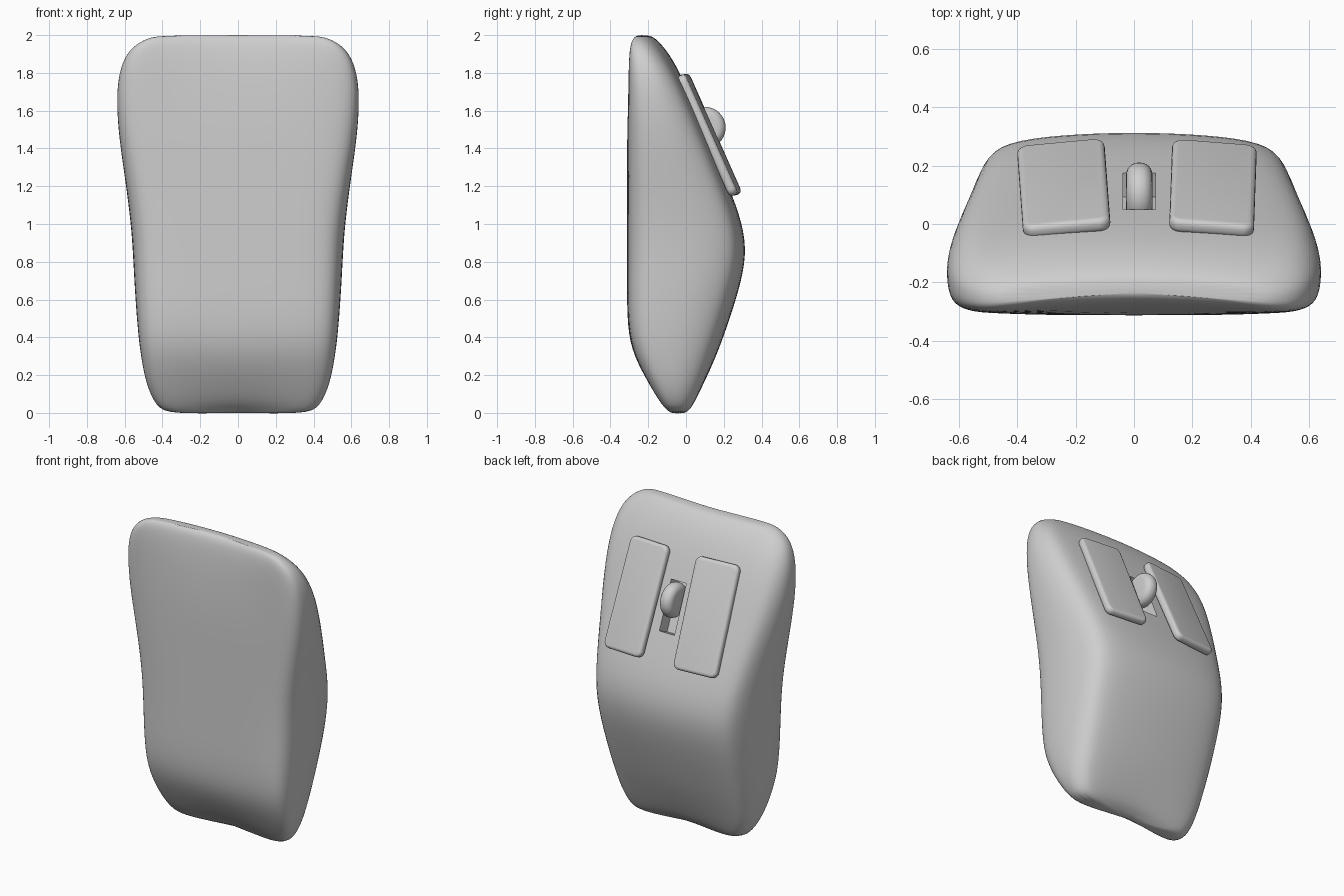
import bpy, bmesh, math
from mathutils import Matrix, Vector

default = bpy.data.objects.get("Cube")
if default:
    bpy.data.objects.remove(default, do_unlink=True)

grey = bpy.data.materials.new("plain_grey")
grey.use_nodes = True
colour = (0.62, 0.62, 0.62, 1)
grey.diffuse_color = colour
grey.node_tree.nodes["Principled BSDF"].inputs["Base Color"].default_value = colour

SLOPE = math.radians(24)  # lean of the upper back surface


def make_object(name, bm):
    """Turn a bmesh into a grey object and select it."""
    bmesh.ops.recalc_face_normals(bm, faces=bm.faces)
    mesh = bpy.data.meshes.new(name)
    bm.to_mesh(mesh)
    bm.free()
    mesh.materials.append(grey)
    obj = bpy.data.objects.new(name, mesh)
    bpy.context.collection.objects.link(obj)
    bpy.ops.object.select_all(action="DESELECT")
    obj.select_set(True)
    bpy.context.view_layer.objects.active = obj
    return obj


def add_bevel(obj, width, segments):
    """Round the sharp edges and shade smoothly."""
    mod = obj.modifiers.new("rounded_edges", "BEVEL")
    mod.width = width
    mod.segments = segments
    mod.limit_method = "ANGLE"
    bpy.ops.object.modifier_apply(modifier=mod.name)
    bpy.ops.object.shade_smooth_by_angle(angle=math.radians(35))


def make_plate(name, size, centre, turn=0, roll=0, corner=0):
    """Box lying on the sloping back: width, thickness, length."""
    bm = bmesh.new()
    bmesh.ops.create_cube(bm, size=1)
    bmesh.ops.scale(bm, vec=size, verts=bm.verts)
    if corner:
        across = [e for e in bm.edges
                  if abs(e.verts[0].co.y - e.verts[1].co.y) > size[1] / 2]
        bmesh.ops.bevel(bm, geom=across, offset=corner, segments=5,
                        profile=.5, affect="EDGES")
    place = (Matrix.Translation(centre)
             @ Matrix.Rotation(math.radians(turn), 4, "Z")
             @ Matrix.Rotation(SLOPE, 4, "X")
             @ Matrix.Rotation(math.radians(roll), 4, "Y"))
    bm.transform(place)
    return make_object(name, bm)


# Body: one cross-section (share of half width, share of depth), lofted upwards
half = [(0, 0), (.4, 0), (.75, .01), (.9, .05), (.98, .15), (1, .35),
        (1, .6), (.92, .85), (.79, .945), (.45, .985), (0, 1)]
section = half + [(-u, v) for u, v in half[-2:0:-1]]

# height, half width, front y, back y
rings = [(-.012, .365, -.08, .008), (.035, .435, -.13, .048),
         (.15, .487, -.2, .1), (.3, .515, -.277, .162),
         (.45, .533, -.312, .218), (.7, .55, -.312, .3),
         (.88, .558, -.312, .325), (1.05, .573, -.312, .288),
         (1.25, .6, -.312, .207), (1.5, .637, -.312, .098),
         (1.72, .645, -.312, -.003), (1.86, .615, -.312, -.085),
         (1.94, .56, -.307, -.15), (1.985, .48, -.297, -.2),
         (2, .4, -.278, -.235)]

bm = bmesh.new()
loops = []
for z, width, front, back in rings:
    loop = []
    for u, v in section:
        x = u * width
        # hollow in the lower end, and the upper end bowed backwards
        dent = .036 * max(0, 1 - (x / .3) ** 2) * max(0, 1 - z / .3)
        bow = .04 * max(0, 1 - (x / .5) ** 2) * max(0, (z - 1.6) / .4)
        loop.append(bm.verts.new((x, front + v * (back - front) + bow, z + dent)))
    loops.append(loop)
for low, high in zip(loops, loops[1:]):
    for i in range(len(section)):
        j = (i + 1) % len(section)
        bm.faces.new((low[i], low[j], high[j], high[i]))
bm.faces.new(loops[0])
bm.faces.new(loops[-1])
body = make_object("body", bm)
smooth = body.modifiers.new("smooth_shell", "SUBSURF")
smooth.levels = 2
bpy.ops.object.modifier_apply(modifier=smooth.name)

# Slot for the wheel, cut into the body
cutter = make_plate("slot_cutter", (.11, .18, .32), (.018, .11, 1.465))
cutter.hide_render = True
bpy.ops.object.select_all(action="DESELECT")
body.select_set(True)
bpy.context.view_layer.objects.active = body
cut = body.modifiers.new("wheel_slot", "BOOLEAN")
cut.operation = "DIFFERENCE"
cut.solver = "EXACT"
cut.object = cutter
bpy.ops.object.modifier_apply(modifier=cut.name)
bpy.data.objects.remove(cutter, do_unlink=True)
bpy.ops.object.shade_smooth_by_angle(angle=math.radians(40))

# Two buttons, turned slightly outwards
for name, width, x, turn, roll in (("right_button", .3, -.24, 5.5, -.5),
                                   ("left_button", .29, .27, -5, 1.2)):
    button = make_plate(name, (width, .05, .695), (x, .122, 1.472),
                        turn, roll, corner=.04)
    add_bevel(button, .02, 4)

# Scroll wheel with a rounded rim
bm = bmesh.new()
bmesh.ops.create_cone(bm, cap_ends=True, segments=40, radius1=.11,
                      radius2=.11, depth=.09)
bm.transform(Matrix.Translation(Vector((.018, .1, 1.51)))
             @ Matrix.Rotation(math.pi / 2, 4, "Y"))
add_bevel(make_object("scroll_wheel", bm), .042, 6)
